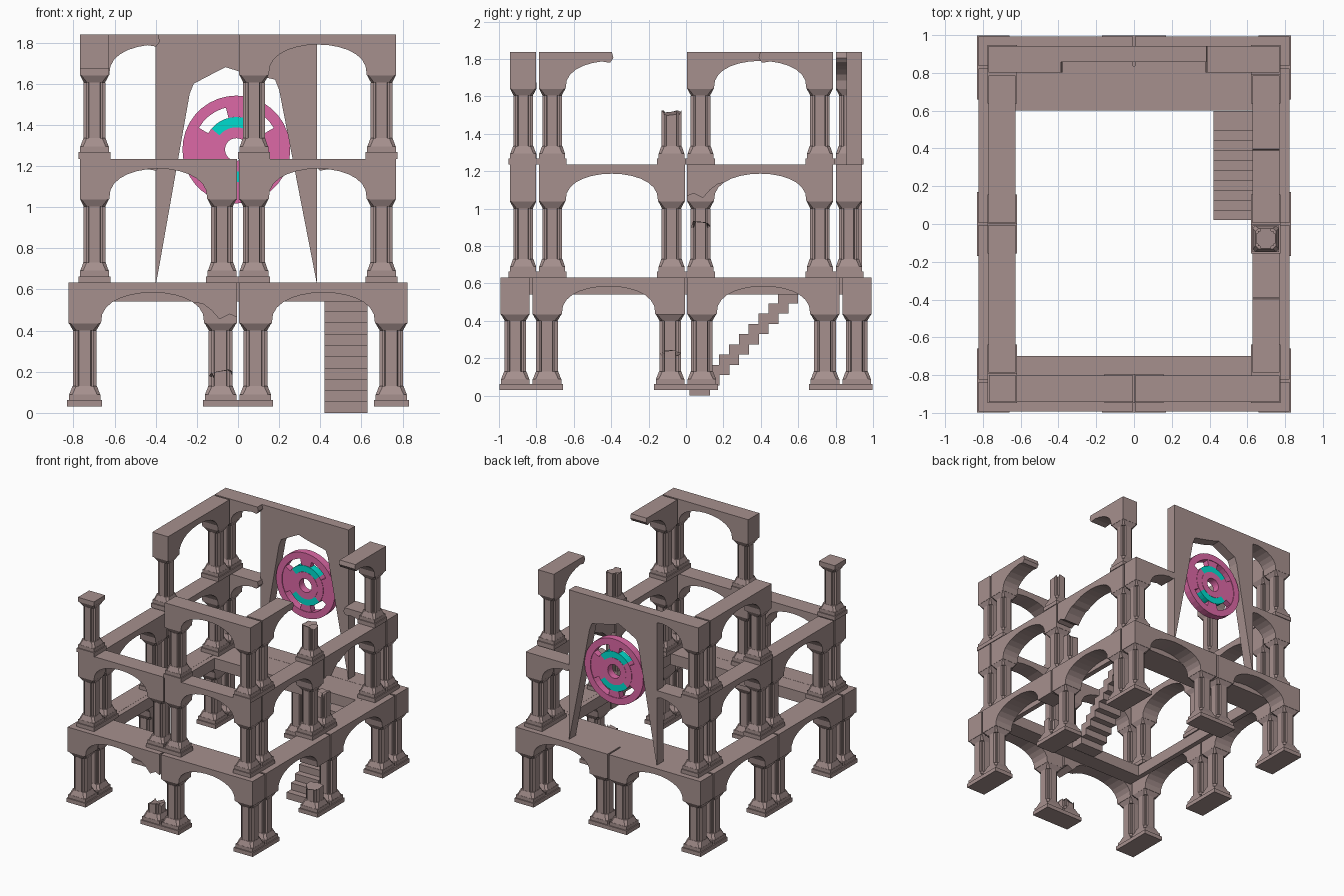
import bpy, bmesh, math, random
from mathutils import Vector

if "Cube" in bpy.data.objects:
    bpy.data.objects.remove(bpy.data.objects["Cube"])
random.seed(4)


def mat(name, col):
    m = bpy.data.materials.new(name)
    m.diffuse_color = (*col, 1)
    m.use_nodes = True
    m.node_tree.nodes["Principled BSDF"].inputs["Base Color"].default_value = m.diffuse_color
    return m


STONE = mat("stone", (.38, .28, .27))
PINK = mat("pink", (.72, .14, .38))
CYAN = mat("cyan", (0, .72, .62))


def finish(bm, name, m):
    bmesh.ops.recalc_face_normals(bm, faces=bm.faces)
    me = bpy.data.meshes.new(name)
    bm.to_mesh(me)
    bm.free()
    me.materials.append(m)
    ob = bpy.data.objects.new(name, me)
    bpy.context.collection.objects.link(ob)
    return ob


def loft(bm, lower, upper):
    """Closed prism between two matching loops of points."""
    a = [bm.verts.new(p) for p in lower]
    b = [bm.verts.new(p) for p in upper]
    bm.faces.new(a)
    bm.faces.new(b)
    for i in range(len(a)):
        j = (i + 1) % len(a)
        bm.faces.new((a[i], a[j], b[j], b[i]))


def square(c, h, z, ch=0.0):
    """Square loop of half width h, with optional chamfered corners."""
    k = h * (1 - ch)
    pts = [(h, -k), (h, k), (k, h), (-k, h), (-h, k), (-h, -k), (-k, -h), (k, -h)] if ch else \
          [(h, -h), (h, h), (-h, h), (-h, -h)]
    return [Vector((c[0] + x, c[1] + y, z)) for x, y in pts]


def shaft_loop(c, w, z, rough=0.0):
    """Cross-shaped fluted shaft section."""
    q = [(1, -.5), (1, .5), (.76, .56), (.76, .76), (.56, .76)]
    pts = []
    for k in range(4):
        a, b = round(math.cos(k * math.pi / 2)), round(math.sin(k * math.pi / 2))
        pts += [(a * x - b * y, b * x + a * y) for x, y in q]
    return [Vector((c[0] + w * x, c[1] + w * y, z + random.uniform(-rough, rough))) for x, y in pts]


def column(name, c, W, z0, stump=None, cap=True):
    """Stepped base, fluted shaft and flared capital; a stump is broken off at a height."""
    bm = bmesh.new()
    h = W / 2
    loft(bm, square(c, h, z0), square(c, h, z0 + .032))
    loft(bm, square(c, h * .9, z0 + .032), square(c, h * .9, z0 + .06))
    loft(bm, square(c, h * .88, z0 + .06, .2), square(c, h * .7, z0 + .1, .3))
    w = h * .68
    if stump:
        loft(bm, shaft_loop(c, w, z0 + .1), shaft_loop(c, w, z0 + stump, .022))
    else:
        loft(bm, shaft_loop(c, w, z0 + .1), shaft_loop(c, w, z0 + .37))
        loft(bm, square(c, h * .66, z0 + .37, .3), square(c, h * .9, z0 + .405, .1))
    if cap == "slab":
        loft(bm, square(c, h * .92, z0 + .405), square(c, h * .92, z0 + .44))
    finish(bm, name, STONE)


def arcade(name, o, u, v, L, W, z0, half=False, stump=None, hang=False, centre=True):
    """One bay: corner column at o running along u to the centre column; v points outward."""
    o, u, v = Vector((*o, 0)), Vector((*u, 0)), Vector((*v, 0))
    P = lambda a, b, z: o + u * a + v * b + Vector((0, 0, z0 + z))
    column(name + "_corner_column", P(W / 2, W / 2, 0), W, z0)
    if centre:
        column(name + "_centre_column", P(L - W / 2, W / 2, 0), W, z0, stump)
    e, top, spring, rise = .006, .603, .405, .15
    r = L / 2 - W + e
    N = 14
    arc = []
    for i in range(N + 1):
        t = math.pi * i / N
        arc.append((L / 2 - r * math.cos(t), spring + rise * math.sin(t) ** .8 if 0 < i < N else spring))
    prof = [(e, top), (e, spring)] + arc
    if half:
        prof = [p for p in prof if p[0] < L / 2 - .02]
        prof += [(L / 2 - .01, .545), (L / 2 + .008, .57), (L / 2, top)]
    elif hang:
        prof = prof[:-3] + [(L - .17, .5), (L - .13, .47), (L - .09, .425),
                            (L - .04, .45), (L - e, .435), (L - e, top)]
    else:
        prof += [(L - e, spring), (L - e, top)]
    bm = bmesh.new()
    loft(bm, [P(a, .008, z) for a, z in prof], [P(a, W - .006, z) for a, z in prof])
    finish(bm, name + "_arch", STONE)


def level(tag, X, Y, W, z0, bays):
    """bays maps 'front_left' style keys to options."""
    ys = Y - W
    for key, opt in bays.items():
        side, end = key.split("_")
        s = -1 if end in ("left", "front") else 1
        if side in ("front", "back"):
            k = -1 if side == "front" else 1
            arcade(f"{tag}_{key}", (s * X, k * ys), (-s, 0), (0, k), X, W, z0, **opt)
        else:
            k = -1 if side == "left" else 1
            arcade(f"{tag}_{key}", (k * (X - W), s * ys), (0, -s), (k, 0), ys, W, z0, **opt)


# Ground, middle and ruined upper arcades
level("ground", .83, .998, .17, .03, {
    "front_left": dict(stump=.16, hang=True), "front_right": {},
    "back_left": {}, "back_right": {}, "left_front": {}, "left_back": {},
    "right_front": dict(stump=.2), "right_back": {}})
ruin = dict(half=True, centre=False)
level("middle", .775, .948, .155, .632, {
    "front_left": {}, "front_right": {}, "back_left": ruin, "back_right": ruin,
    "left_front": {}, "left_back": {}, "right_front": {},
    "right_back": dict(stump=.28, hang=True)})
level("upper", .775, .948, .155, 1.235, {
    "front_right": {}, "left_back": {}, "back_left": ruin,
    "right_front": dict(half=True, stump=.27), "right_back": ruin})
column("upper_lone_column", (-.6975, -.87), .155, 1.235, cap="slab")


def box(name, x0, x1, y0, y1, z0, z1):
    bm = bmesh.new()
    c = [(x0, y0), (x1, y0), (x1, y1), (x0, y1)]
    loft(bm, [(*p, z0) for p in c], [(*p, z1) for p in c])
    finish(bm, name, STONE)


# First floor walkway around the courtyard
box("front_walkway", -.665, .665, -.837, -.70, .542, .632)
box("back_walkway", -.665, .665, .60, .837, .542, .632)
for s, n in ((-1, "left"), (1, "right")):
    a, b = sorted((s * .63, s * .67))
    box(n + "_walkway", a, b, -.70, .60, .542, .632)

# Stairs
for i in range(10):
    y, z = .02 + i * .0525, i * .0548
    box(f"stair_{i + 1}", .42, .63, y, y + .107, z, z + .0548)

# Tall broken gate wall
inner = [(.382, .632), (.375, .67), (.2, 1.57), (.18, 1.62), (.02, 1.655), (-.06, 1.68),
         (-.11, 1.655), (-.215, 1.6), (-.235, 1.55), (-.385, .7), (-.398, .632)]
outline = [(-.4, .632), (-.4, 1.838), (.385, 1.838), (.385, .632)] + inner
bm = bmesh.new()
loft(bm, [(x, .858, z) for x, z in outline], [(x, .942, z) for x, z in outline])
finish(bm, "gate_wall", STONE)


def sector(name, r0, r1, a0, a1, y0, y1, m):
    """Ring segment facing the front, angles in degrees."""
    n = max(2, round((a1 - a0) / 10))
    bm = bmesh.new()
    full = a1 - a0 == 360
    rings = []
    for i in range(n if full else n + 1):
        t = math.radians(a0 + (a1 - a0) * i / n)
        rings.append([bm.verts.new((-.008 + r * math.cos(t), y, 1.28 + r * math.sin(t)))
                      for r, y in ((r0, y0), (r1, y0), (r1, y1), (r0, y1))])
    for i in range(n):
        a, b = rings[i], rings[(i + 1) % len(rings)]
        for j in range(4):
            k = (j + 1) % 4
            bm.faces.new((a[j], a[k], b[k], b[j]))
    if not full:
        bm.faces.new(rings[0])
        bm.faces.new(rings[-1])
    finish(bm, name, m)


# Wheel: rim, hub, spokes and coloured band
sector("wheel_rim", .21, .262, 0, 360, .87, .93, PINK)
sector("wheel_hub", .055, .108, 0, 360, .87, .93, PINK)
for i, a in enumerate((0, 90, 180, 270)):
    w = 30 if a % 180 == 0 else 14
    sector(f"wheel_spoke_{i + 1}", .158, .21, a - w, a + w, .875, .925, PINK)
for n, a, m in (("top", 90, CYAN), ("bottom", 270, CYAN), ("right", 0, PINK), ("left", 180, PINK)):
    w = 50 if m is CYAN else 40
    sector(n + "_wheel_band", .108, .158, a - w, a + w, .872, .928, m)
